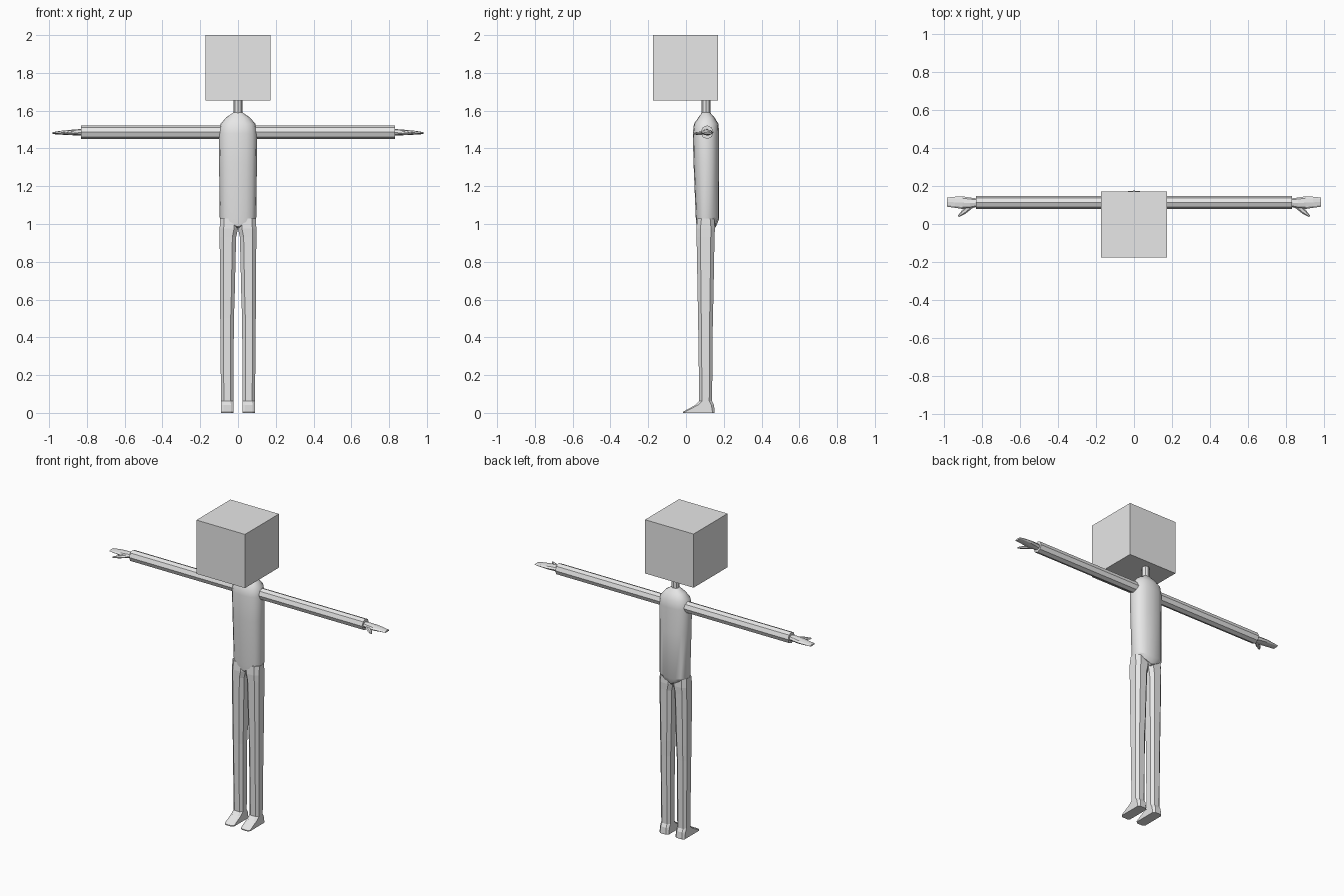
import bpy, bmesh, math
from mathutils import Vector

if "Cube" in bpy.data.objects:
    bpy.data.objects.remove(bpy.data.objects["Cube"])

grey = bpy.data.materials.new("light_grey")
grey.diffuse_color = (0.8, 0.8, 0.8, 1)
grey.use_nodes = True
grey.node_tree.nodes["Principled BSDF"].inputs["Base Color"].default_value = grey.diffuse_color


def make(name, bm, mirror=False, angle=None):
    """Turn a bmesh into a named object, optionally mirrored across x."""
    bmesh.ops.recalc_face_normals(bm, faces=bm.faces[:])
    me = bpy.data.meshes.new(name)
    bm.to_mesh(me)
    bm.free()
    me.materials.append(grey)
    ob = bpy.data.objects.new(name, me)
    bpy.context.collection.objects.link(ob)
    if mirror:
        mod = ob.modifiers.new("Mirror", 'MIRROR')
        mod.use_mirror_merge = False
    if angle:
        bpy.ops.object.select_all(action='DESELECT')
        ob.select_set(True)
        bpy.context.view_layer.objects.active = ob
        bpy.ops.object.shade_smooth_by_angle(angle=math.radians(angle))
    return ob


def loft(rings):
    """Skin equal-length rings of points and cap both ends."""
    bm = bmesh.new()
    rows = [[bm.verts.new(p) for p in r] for r in rings]
    n = len(rows[0])
    for a, b in zip(rows, rows[1:]):
        for i in range(n):
            j = (i + 1) % n
            bm.faces.new((a[i], a[j], b[j], b[i]))
    bm.faces.new(rows[0])
    bm.faces.new(rows[-1])
    return bm


def oval(n, power=1.0):
    """Unit oval points; a power under 1 makes it boxier."""
    pts = []
    for i in range(n):
        t = 2 * math.pi * i / n
        c, s = math.cos(t), math.sin(t)
        pts.append((math.copysign(abs(c) ** power, c), math.copysign(abs(s) ** power, s)))
    return pts


# Head: a plain cube
bm = bmesh.new()
bmesh.ops.create_cube(bm, size=0.346)
bmesh.ops.translate(bm, verts=bm.verts[:], vec=(0, -0.003, 1.827))
make("head", bm)

# Neck: thin eight-sided post
make("neck", loft([[(0.023 * c, 0.106 + 0.023 * s, z) for c, s in oval(8)]
                   for z in (1.57, 1.66)]), angle=30)

# Torso: z, half width, front y, back y, and rise of the lower edge at the hips
sections = [
    (0.975, 0.060, 0.070, 0.145, 0.04),
    (0.985, 0.094, 0.056, 0.158, 0.04),
    (1.025, 0.097, 0.052, 0.175, 0.01),
    (1.320, 0.100, 0.040, 0.175, 0),
    (1.480, 0.102, 0.036, 0.175, 0),
    (1.530, 0.092, 0.042, 0.172, 0),
    (1.565, 0.062, 0.066, 0.150, 0),
    (1.590, 0.024, 0.085, 0.128, 0),
]
make("torso", loft([[(w * c, (f + b) / 2 + (b - f) / 2 * s, z + rise * abs(c))
                     for c, s in oval(16, 0.85)]
                    for z, w, f, b, rise in sections]), angle=32)


# Leg and foot: chamfered box sections from sole to hip
def chamfer_box(z, x0, x1, y0, y1, k):
    return [(x0 + k, y0, z), (x1 - k, y0, z), (x1, y0 + k, z), (x1, y1 - k, z),
            (x1 - k, y1, z), (x0 + k, y1, z), (x0, y1 - k, z), (x0, y0 + k, z)]


make("leg", loft([chamfer_box(*s) for s in (
    (0.000, 0.024, 0.090, -0.016, 0.152, 0.012),
    (0.006, 0.024, 0.090, -0.016, 0.152, 0.012),
    (0.042, 0.024, 0.090, 0.050, 0.148, 0.014),
    (0.062, 0.024, 0.090, 0.070, 0.138, 0.015),
    (0.500, 0.022, 0.094, 0.064, 0.142, 0.017),
    (0.600, 0.018, 0.095, 0.062, 0.145, 0.018),
    (0.930, 0.010, 0.097, 0.056, 0.151, 0.020),
    (0.975, 0.000, 0.097, 0.055, 0.153, 0.021),
    (1.030, 0.000, 0.095, 0.060, 0.150, 0.022))]), mirror=True)

# Arm: long eight-sided sleeve
make("arm", loft([[(x, 0.112 + 0.034 * c, 1.486 + 0.036 * s) for c, s in oval(8)]
                  for x in (0.07, 0.83)]), mirror=True)

# Hand: flattened mitt tapering to the fingertips
make("hand", loft([[(x, y + ry * c, z + rz * s) for c, s in oval(8)]
                   for x, y, z, ry, rz in (
                       (0.815, 0.112, 1.485, 0.020, 0.018),
                       (0.860, 0.110, 1.485, 0.029, 0.016),
                       (0.900, 0.112, 1.484, 0.033, 0.013),
                       (0.940, 0.114, 1.483, 0.029, 0.010),
                       (0.982, 0.115, 1.481, 0.024, 0.005))]), mirror=True)

# Thumb: short spike angled forward
start, end = Vector((0.850, 0.100, 1.482)), Vector((0.922, 0.040, 1.478))
side = Vector((end - start).cross(Vector((0, 0, 1)))).normalized()
make("thumb", loft([[start.lerp(end, t) + side * (r * c) + Vector((0, 0, 0.7 * r * s))
                     for c, s in oval(6)]
                    for t, r in ((0, 0.014), (0.6, 0.013), (1, 0.005))]), mirror=True)
